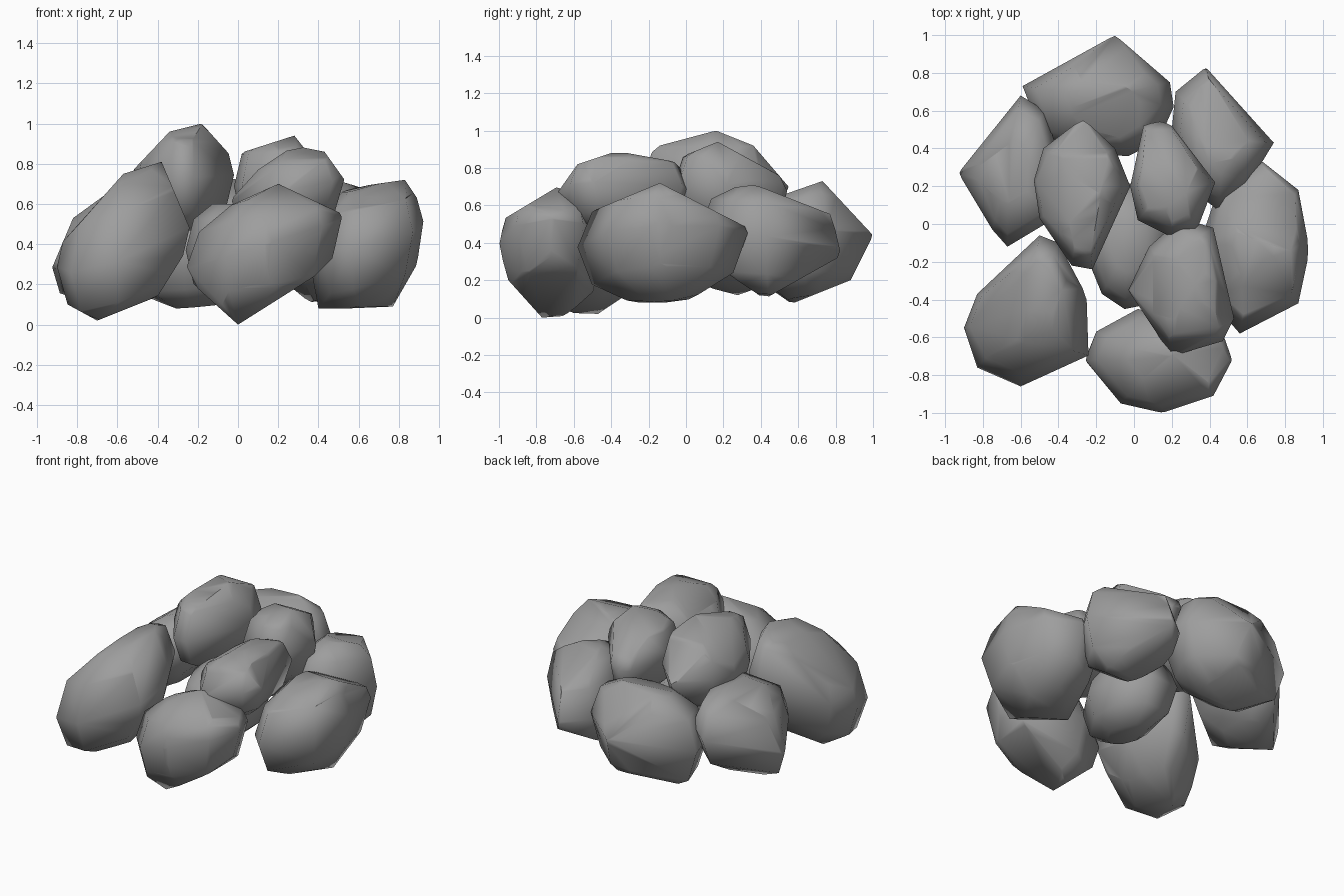
import bpy, bmesh, math
from mathutils import Vector

if "Cube" in bpy.data.objects:
    bpy.data.objects.remove(bpy.data.objects["Cube"])

stone = bpy.data.materials.new("stone_grey")
stone.diffuse_color = (0.34, 0.34, 0.34, 1)
stone.use_nodes = True
stone.node_tree.nodes["Principled BSDF"].inputs["Base Color"].default_value = stone.diffuse_color

# angles of the rings between a boulder's widest rim and its top or bottom
RINGS = [math.radians(a) for a in (0, 36, 68)]
FULL = 0.88


def hull(bm):
    """Wrap everything in one convex skin."""
    bmesh.ops.delete(bm, geom=bm.edges[:], context='EDGES_FACES') if bm.edges else None
    bmesh.ops.convex_hull(bm, input=bm.verts[:])
    bmesh.ops.delete(bm, geom=[v for v in bm.verts if not v.link_faces], context='VERTS')


def boulder(name, outline, z_low, z_high, rim, slope, front=(), side=(), corners=()):
    """Dome a plan outline up and down from a sloping rim, add jutting corners,
    then chip it along straight front (x, z) and side (y, z) profile lines."""
    pts2 = [Vector(p) for p in outline]
    mid = Vector([(min(p[k] for p in pts2) + max(p[k] for p in pts2)) / 2 for k in (0, 1)])
    offs = [p - mid for p in pts2]
    slope = Vector(slope)
    tilt = max(abs(o.dot(slope)) for o in offs)
    coords = []
    for sign, room in ((1, z_high - rim), (-1, rim - z_low)):
        height = math.sqrt(max(room ** 2 - tilt ** 2, (0.4 * room) ** 2))
        for a in RINGS:
            for o in offs:
                q = o * math.cos(a) ** FULL
                coords.append(Vector((*(mid + q), rim + q.dot(slope) + sign * height * math.sin(a) ** FULL)))
    # stretch to the exact bottom and top
    lo, hi = min(c.z for c in coords), max(c.z for c in coords)
    for c in coords:
        c.z = z_low + (c.z - lo) / (hi - lo) * (z_high - z_low)
    bm = bmesh.new()
    for c in coords + [Vector(c) for c in corners]:
        bm.verts.new(c)
    bmesh.ops.remove_doubles(bm, verts=bm.verts[:], dist=1e-4)
    hull(bm)
    # chip off everything outside the profile lines
    for axis, line in ((0, front), (1, side)):
        for a, b in zip(line, line[1:]):
            n2 = Vector((b[1] - a[1], a[0] - b[0])).normalized()
            if n2.dot(Vector((mid[axis], rim)) - Vector(a)) > 0:
                n2 = -n2
            co, no = Vector((0, 0, a[1])), Vector((0, 0, n2.y))
            co[axis], no[axis] = a[0], n2.x
            bmesh.ops.bisect_plane(bm, geom=bm.verts[:] + bm.edges[:] + bm.faces[:], dist=1e-5,
                                   plane_co=co, plane_no=no, clear_outer=True)
            bmesh.ops.remove_doubles(bm, verts=bm.verts[:], dist=0.012)
            hull(bm)
    bmesh.ops.recalc_face_normals(bm, faces=bm.faces[:])
    for f in bm.faces:
        f.smooth = True
    # keep only the hardest corners crisp
    for e in bm.edges:
        e.smooth = e.calc_face_angle(0) < math.radians(80)
    me = bpy.data.meshes.new(name)
    bm.to_mesh(me)
    bm.free()
    me.materials.append(stone)
    bpy.context.collection.objects.link(bpy.data.objects.new(name, me))


# lower ring of boulders
boulder("back_boulder",
        [(-.1, 1), (-.59, .73), (-.48, .45), (-.28, .37), (-.03, .36), (.13, .44), (.21, .62), (.19, .75)],
        .08, .73, .42, (.1, .1),
        side=[(.5, .65), (.73, .73), (1, .44), (.88, .2), (.58, .08)])
boulder("back_left_boulder",
        [(-.93, .27), (-.6, .68), (-.47, .6), (-.41, .4), (-.42, .03), (-.67, -.12), (-.75, -.03)],
        .12, .69, .42, (.45, 0),
        front=[(-.93, .27), (-.82, .53), (-.6, .69)])
boulder("back_right_boulder",
        [(.38, .83), (.22, .7), (.2, .5), (.28, .2), (.45, .07), (.6, .2), (.74, .43)],
        .1, .71, .42, (.05, -.1),
        side=[(.13, .68), (.37, .71), (.78, .55), (.83, .33), (.42, .1), (.2, .25)])
boulder("right_boulder",
        [(.93, -.14), (.87, -.42), (.56, -.58), (.42, -.42), (.35, -.1), (.45, .2), (.68, .33), (.87, .18)],
        .08, .72, .42, (.25, .05),
        front=[(.55, .68), (.83, .72), (.93, .57), (.89, .3), (.77, .09)],
        side=[(-.58, .43), (-.5, .57), (-.14, .72), (.33, .48)],
        corners=[(.4, -.15, .08), (.77, -.08, .09), (.83, -.14, .72)])
boulder("front_boulder",
        [(.15, -1), (-.07, -.95), (-.26, -.72), (-.2, -.57), (.02, -.45), (.46, -.55), (.52, -.72), (.42, -.91)],
        0, .7, .4, (.33, 0),
        front=[(.52, .55), (.47, .33), (.38, .24), (0, 0), (-.2, .18), (-.26, .3), (-.18, .55), (.2, .7), (.52, .55)],
        side=[(-.72, .68), (-.97, .53), (-1, .38), (-.95, .2), (-.77, 0)],
        corners=[(0, -.77, 0), (.2, -.7, .7)])
boulder("front_left_boulder",
        [(-.6, -.86), (-.83, -.76), (-.9, -.55), (-.83, -.37), (-.5, -.06), (-.4, -.1), (-.24, -.4), (-.24, -.7)],
        .02, .81, .42, (.35, .25),
        front=[(-.9, .38), (-.57, .75), (-.38, .81), (-.24, .48), (-.25, .38), (-.4, .14), (-.7, .02), (-.81, .08)],
        corners=[(-.38, -.35, .81), (-.7, -.47, .02), (-.81, -.55, .08)])
boulder("middle_boulder",
        [(-.26, -.15), (-.17, -.37), (-.05, -.45), (.05, -.43), (.2, -.2), (.2, .05), (.05, .22), (-.18, .2)],
        .12, .6, .37, (0, 0))

# upper boulders
boulder("upper_left_boulder",
        [(-.27, .56), (-.48, .4), (-.53, .23), (-.5, .03), (-.33, -.22), (-.22, -.24), (-.02, .2), (-.1, .4)],
        .46, 1, .73, (.05, 0),
        front=[(-.52, .77), (-.34, .96), (-.18, 1), (0, .8)],
        side=[(-.2, .87), (-.14, .92), (.16, 1), (.36, .92), (.42, .85)],
        corners=[(-.18, .16, 1)])
boulder("upper_back_boulder",
        [(.14, .55), (.05, .52), (-.02, .2), (.02, .02), (.2, -.07), (.33, -.04), (.43, .22), (.2, .52)],
        .44, .94, .7, (.05, 0),
        front=[(0, .85), (.28, .94), (.43, .75)],
        side=[(-.05, .85), (.17, .94), (.5, .76), (.55, .66)],
        corners=[(.28, .17, .94)])
boulder("upper_front_boulder",
        [(-.03, -.35), (.08, -.12), (.25, .03), (.42, -.02), (.53, -.5), (.47, -.62), (.2, -.7)],
        .42, .89, .67, (.2, 0),
        front=[(0, .66), (.1, .77), (.28, .89), (.43, .86), (.53, .72)],
        side=[(-.7, .65), (-.58, .82), (-.37, .89), (-.04, .83), (.03, .73)],
        corners=[(.35, -.58, .82), (.35, -.06, .83), (.43, -.3, .86)])
